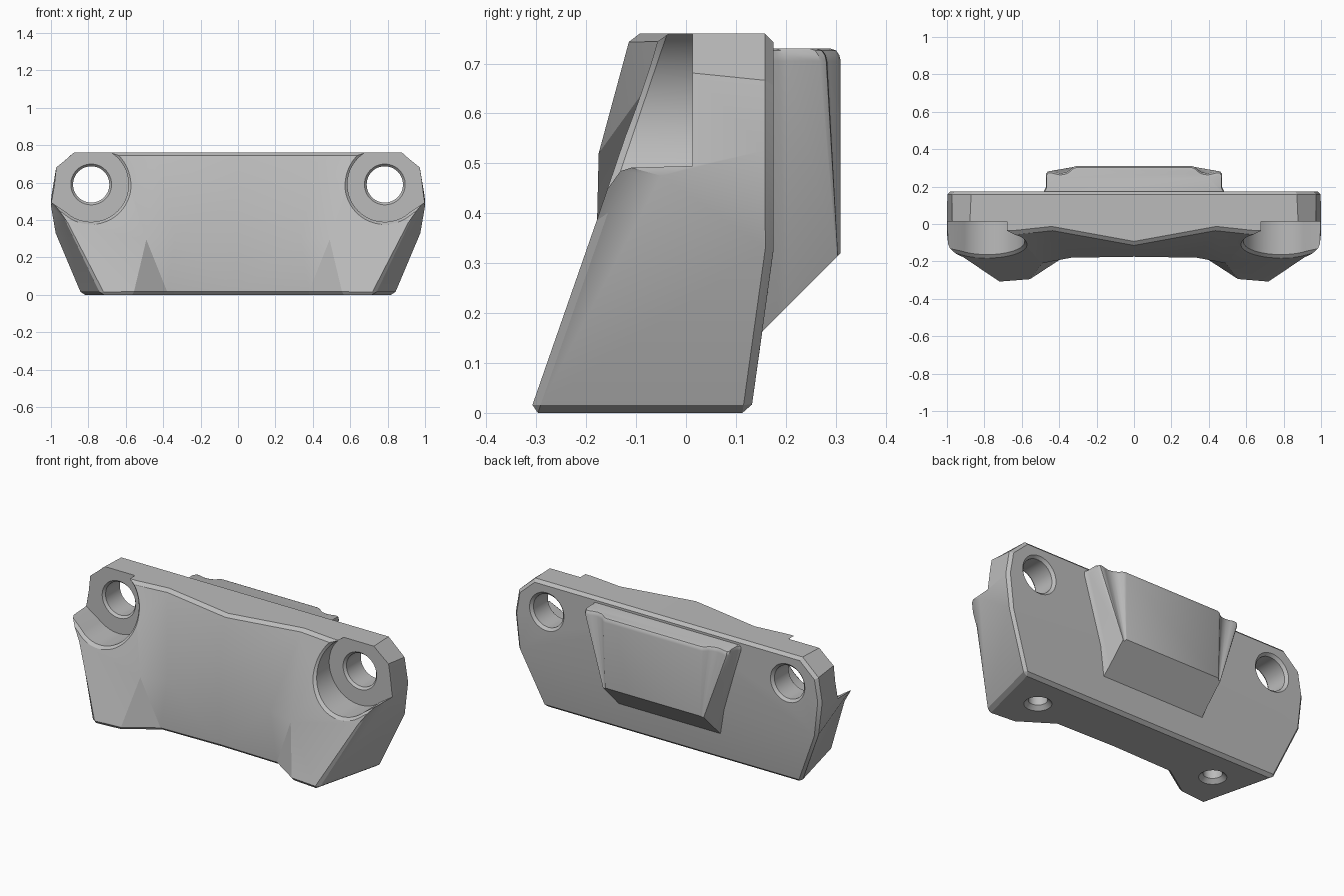
import bpy, bmesh, math
from mathutils import Vector

cube = bpy.data.objects.get("Cube")
if cube:
    bpy.data.objects.remove(cube)

grey = bpy.data.materials.new("plain grey")
grey.use_nodes = True
COLOUR = (0.5, 0.5, 0.5, 1)
grey.diffuse_color = COLOUR
grey.node_tree.nodes["Principled BSDF"].inputs["Base Color"].default_value = COLOUR


def finish(bm, name):
    bmesh.ops.recalc_face_normals(bm, faces=bm.faces)
    mesh = bpy.data.meshes.new(name)
    bm.to_mesh(mesh)
    bm.free()
    mesh.materials.append(grey)
    ob = bpy.data.objects.new(name, mesh)
    bpy.context.collection.objects.link(ob)
    return ob


def loft(bm, loops):
    """Closed skin through loops of equal length."""
    rings = [[bm.verts.new(p) for p in loop] for loop in loops]
    n = len(rings[0])
    for a, b in zip(rings, rings[1:]):
        for i in range(n):
            j = (i + 1) % n
            bm.faces.new((a[i], a[j], b[j], b[i]))
    bm.faces.new(rings[0])
    bm.faces.new(rings[-1])


def activate(ob):
    bpy.ops.object.select_all(action='DESELECT')
    ob.select_set(True)
    bpy.context.view_layer.objects.active = ob


def cut(target, cutter):
    mod = target.modifiers.new("cut", 'BOOLEAN')
    mod.operation, mod.solver, mod.object = 'DIFFERENCE', 'EXACT', cutter
    activate(target)
    bpy.ops.object.modifier_apply(modifier=mod.name)
    bpy.data.objects.remove(cutter)


def front_y(z):
    return -0.31 + 0.34 * z


def on_front(x, z):
    return (x, front_y(z), z)


# Body: named corners of one half, mirrored across x
P = {
    'back_low': (0, .13, 0), 'back_foot': (.84, .13, 0),
    'back_mid': (0, .175, .32), 'back_wide': (.975, .175, .32),
    'back_side': (.998, .175, .53), 'back_ear': (.975, .175, .665),
    'back_top': (.87, .175, .76), 'back_peak': (0, .175, .76),
    'mid_low': (0, -.17, 0), 'mid_peak': (0, -.175, .52), 'mid_top': (0, -.11, .76),
    'arch_low': (.375, -.178, 0), 'arch_high': (.335, -.18, .31),
    'valley': (.44, -.03, .76), 'shoulder': on_front(.64, .76),
    'foot_in': (.56, -.30, 0), 'foot_top': on_front(.49, .295),
    'foot_out': (.73, -.315, 0), 'hip': on_front(.91, .385),
    'side': (1, -.05, .475), 'ear_low': on_front(.99, .5),
    'ear_mid': on_front(.97, .69), 'ear_top': on_front(.88, .76),
}
FACES = [
    # back and underside
    "back_low back_foot back_wide back_mid",
    "back_mid back_wide back_side back_ear back_top back_peak",
    "mid_low arch_low foot_in foot_out back_foot back_low",
    # front hollow
    "mid_low arch_low arch_high mid_peak",
    "mid_peak arch_high valley",
    "mid_peak valley mid_top",
    "arch_low foot_top arch_high",
    "arch_low foot_in foot_top",
    "arch_high foot_top valley",
    "foot_top shoulder valley",
    # front of the foot and ear
    "foot_in foot_out hip ear_low ear_mid ear_top shoulder foot_top",
    # outer side and top
    "foot_out hip side back_wide back_foot",
    "hip side ear_low",
    "side back_wide back_side",
    "side back_side back_ear ear_mid ear_low",
    "ear_mid back_ear back_top ear_top",
    "ear_top back_top back_peak mid_top valley shoulder",
]

bm = bmesh.new()
for s in (1, -1):
    vs = {k: bm.verts.new((p[0] * s, p[1], p[2])) for k, p in P.items()}
    for names in FACES:
        bm.faces.new([vs[k] for k in names.split()])
bmesh.ops.remove_doubles(bm, verts=bm.verts, dist=1e-4)
bmesh.ops.recalc_face_normals(bm, faces=bm.faces)
bm.normal_update()


def chamfered(e):
    m = (e.verts[0].co + e.verts[1].co) / 2
    normals = [f.normal for f in e.link_faces]
    for d in (Vector((0, 1, 0)), Vector((0, 0, -1)), Vector((0, 0, 1))):
        if sum(n.dot(d) > .9 for n in normals) == 1 and (d.z < 1 or abs(m.x) < .8):
            return True
    return .1 < m.z < .3 and m.y < -.2 and abs(m.x) > .75


bmesh.ops.bevel(bm, geom=[e for e in bm.edges if chamfered(e)], offset=.017,
                segments=1, affect='EDGES', profile=.5, clamp_overlap=True)
body = finish(bm, "bracket_body")

# Screw seats: round pockets opening to the outer top corner
HX, HZ = .785, .59


def pocket_profile(r):
    pts = []
    for i in range(41):
        a = math.radians(-48 - 195 * i / 40)
        pts.append((HX + r * math.cos(a), HZ + r * math.sin(a)))
    return pts + [(.66 - (r - .2) * .7, .8), (1.2, .8), (1.2, .63)]


bm = bmesh.new()
for s in (1, -1):
    loops = []
    for r, depth in ((.2, lambda z: .013), (.2, lambda z: front_y(z) + .014),
                     (.228, lambda z: front_y(z) - .014), (.228, lambda z: -.6)):
        loops.append([(s * x, depth(z), z) for x, z in pocket_profile(r)])
    loft(bm, loops)
cut(body, finish(bm, "seat_cutter"))


def bore_cutter(name, steps, place, sides=48):
    """Turned cutter on both sides; steps are (distance, radius)."""
    b = bmesh.new()
    for s in (1, -1):
        loft(b, [[place(s, r * math.cos(t), r * math.sin(t), d)
                  for t in (math.tau * i / sides for i in range(sides))]
                 for d, r in steps])
    return finish(b, name)


# Through holes with countersunk rims
cut(body, bore_cutter("screw_hole_cutter",
                      [(-.1, .11), (.012, .11), (.027, .097), (.16, .097), (.176, .113), (.3, .113)],
                      lambda s, u, v, d: (s * HX + u, d, HZ + v)))
# Blind holes in the underside of the feet
cut(body, bore_cutter("foot_hole_cutter",
                      [(-.05, .073), (0, .073), (.022, .05), (.25, .05)],
                      lambda s, u, v, d: (s * .59 + u, -.07 + v, d)))

# Back pad: wavy-edged profile whose wings taper to a sloped lower end
half = [(.31, .31), (.325, .305), (.345, .287), (.365, .276), (.395, .271), (.425, .277),
        (.445, .283), (.46, .281), (.47, .268), (.47, .2), (.477, .185), (.495, .15)]
profile = half + [(-x, y) for x, y in reversed(half)]


def low_end(x, y):
    x = math.copysign(.31 + (abs(x) - .31) * .12, x)
    if y > .26:
        y += (.31 - y) * .8
    return (x, y, y + .01)


def top_ring(inset, z):
    return [(x * (1 - inset * .3), max(y - inset, .15), z) for x, y in profile]


bm = bmesh.new()
loft(bm, [[low_end(x, y) for x, y in profile], top_ring(0, .705),
          top_ring(.003, .717), top_ring(.009, .726), top_ring(.02, .73)])
pad = finish(bm, "back_pad")

for ob, angle in ((body, 22), (pad, 35)):
    activate(ob)
    bpy.ops.object.shade_smooth_by_angle(angle=math.radians(angle))
